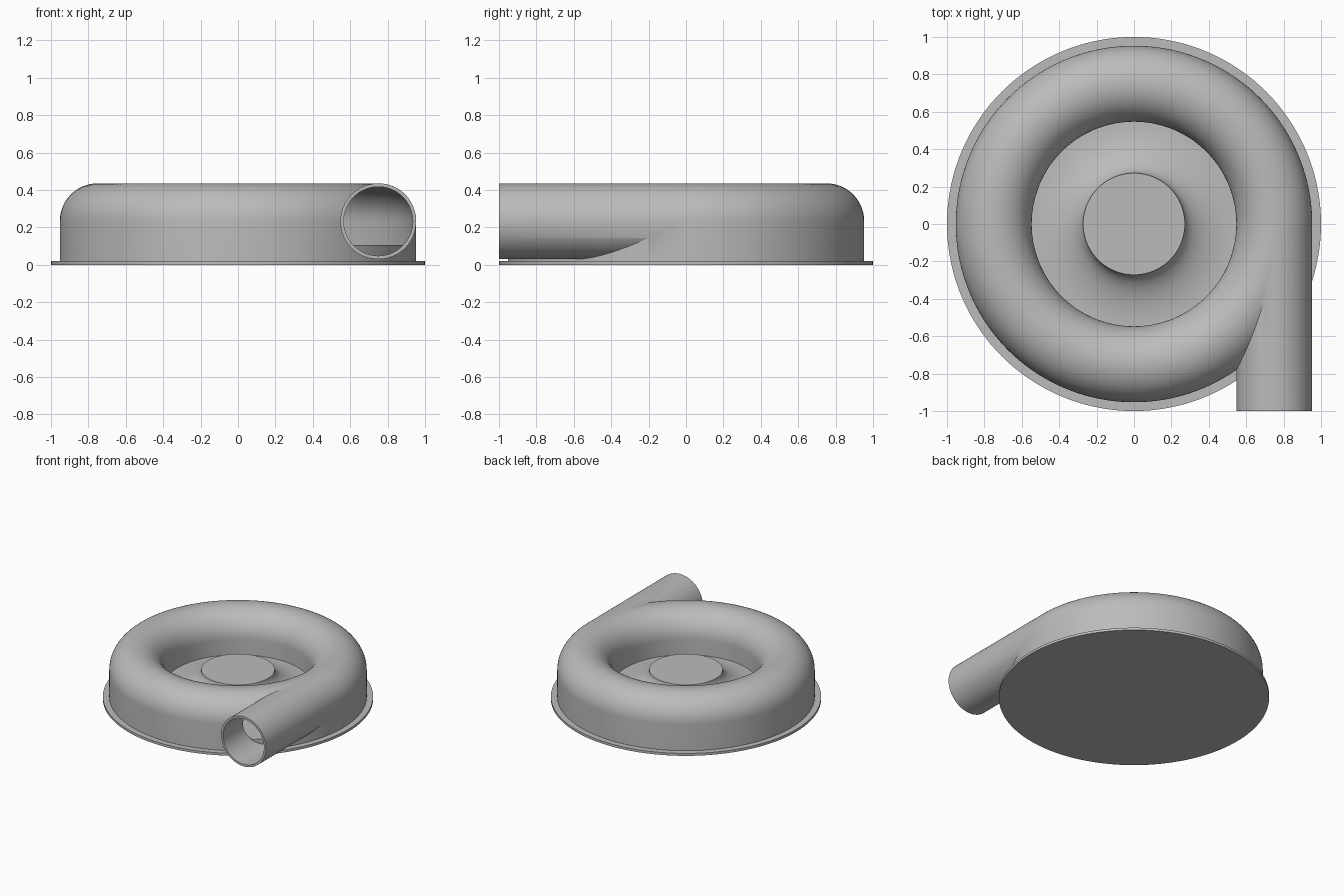
import bpy, bmesh, math
from mathutils import Matrix

if "Cube" in bpy.data.objects:
    bpy.data.objects.remove(bpy.data.objects["Cube"])

grey = bpy.data.materials.new("housing_grey")
grey.use_nodes = True
GREY = (0.5, 0.5, 0.5, 1)
grey.diffuse_color = GREY
grey.node_tree.nodes["Principled BSDF"].inputs["Base Color"].default_value = GREY

TUBE_R, RING_R, MID_Z, WALL = 0.203, 0.75, 0.233, 0.018
FLOOR_Z, HUB_R, HUB_Z = 0.105, 0.272, 0.24
STEPS = 144


def add_object(name, bm):
    bmesh.ops.recalc_face_normals(bm, faces=bm.faces)
    mesh = bpy.data.meshes.new(name)
    bm.to_mesh(mesh)
    bm.free()
    mesh.materials.append(grey)
    ob = bpy.data.objects.new(name, mesh)
    bpy.context.collection.objects.link(ob)
    return ob


def lathe(name, profile, closed=False):
    """Turn an (r, z) profile around the z axis."""
    bm = bmesh.new()
    verts = [bm.verts.new((r, 0, z)) for r, z in profile]
    edges = [bm.edges.new(pair) for pair in zip(verts, verts[1:])]
    if closed:
        edges.append(bm.edges.new((verts[-1], verts[0])))
    bmesh.ops.spin(bm, geom=verts + edges, cent=(0, 0, 0), axis=(0, 0, 1),
                   angle=math.tau, steps=STEPS)
    bmesh.ops.remove_doubles(bm, verts=bm.verts, dist=1e-5)
    return add_object(name, bm)


def pipe(name, radius, y0, y1):
    """Solid cylinder along y at the outlet position."""
    bm = bmesh.new()
    place = Matrix.Translation((RING_R, (y0 + y1) / 2, MID_Z)) @ Matrix.Rotation(math.pi / 2, 4, 'X')
    bmesh.ops.create_cone(bm, cap_ends=True, segments=96, radius1=radius,
                          radius2=radius, depth=y1 - y0, matrix=place)
    return add_object(name, bm)


def arch(radius, n=32):
    """Half circle over the ring, from the outside to the inside."""
    return [(RING_R + radius * math.cos(math.pi * i / n),
             MID_Z + radius * math.sin(math.pi * i / n)) for i in range(n + 1)]


def combine(target, other, operation):
    mod = target.modifiers.new(operation, 'BOOLEAN')
    mod.operation, mod.solver, mod.object = operation, 'EXACT', other
    bpy.context.view_layer.objects.active = target
    bpy.ops.object.modifier_apply(modifier=mod.name)
    bpy.data.objects.remove(other)


def smooth(ob):
    bpy.ops.object.select_all(action='DESELECT')
    ob.select_set(True)
    bpy.context.view_layer.objects.active = ob
    bpy.ops.object.shade_smooth_by_angle(angle=math.radians(30))


# Ring housing with a concave flare rising to the central hub
inner_r, outer_r = RING_R - TUBE_R, RING_R + TUBE_R
flare = []
for i in range(25):
    a = math.pi / 2 * i / 24
    flare.append((inner_r - (inner_r - HUB_R) * math.sin(a),
                  HUB_Z - (HUB_Z - FLOOR_Z) * math.cos(a)))
housing = lathe("volute_housing",
                [(0, 0.01), (outer_r, 0.01)] + arch(TUBE_R) + flare + [(0, HUB_Z)])

# Tangential outlet pipe
combine(housing, pipe("outlet", TUBE_R - 0.0005, -1, -0.003), 'UNION')

# Hollow channel and outlet bore
bore_r = TUBE_R - WALL
channel = lathe("channel_cutter",
                [(RING_R - bore_r, 0.09), (RING_R + bore_r, 0.09)] + arch(bore_r), closed=True)
combine(housing, channel, 'DIFFERENCE')
combine(housing, pipe("bore_cutter", bore_r - 0.0005, -1.1, -0.003), 'DIFFERENCE')
smooth(housing)

# Raised floor inside the channel
floor_out = outer_r - WALL / 2
smooth(lathe("channel_floor", [(0.555, 0.012), (floor_out, 0.012),
                               (floor_out, FLOOR_Z), (0.555, FLOOR_Z)], closed=True))

# Flat base flange
smooth(lathe("base_flange", [(0, 0), (1, 0), (1, 0.02), (0, 0.02)]))
